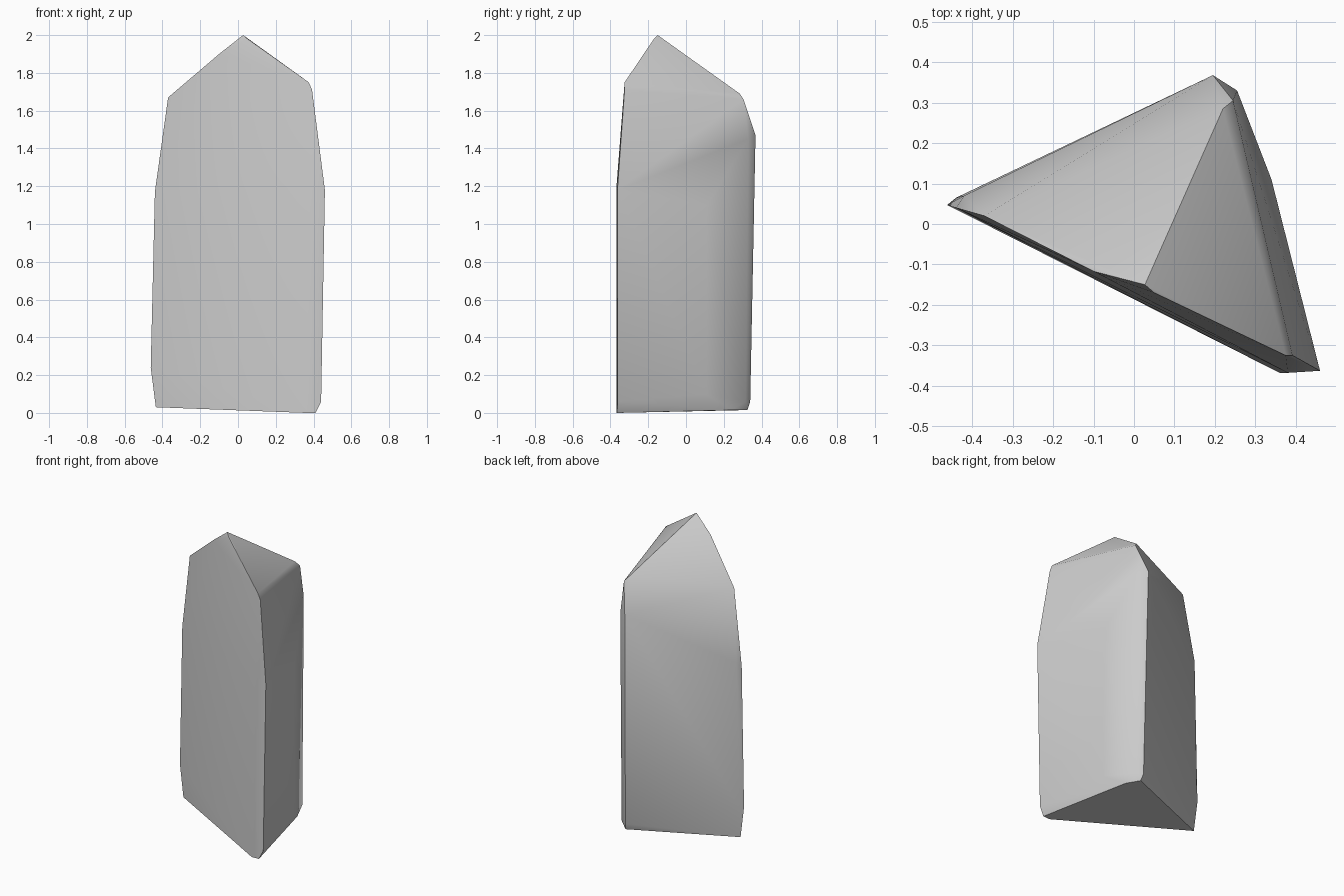
import bpy, bmesh, math

if "Cube" in bpy.data.objects:
    bpy.data.objects.remove(bpy.data.objects["Cube"])

# Corner profiles of the three-sided crystal: (x, y, z) from base to shoulder
left_edge = [(-0.435, 0.045, 0.03), (-0.462, 0.047, 0.24), (-0.44, 0.065, 0.24),
             (-0.44, 0.04, 1.17), (-0.42, 0.07, 1.2), (-0.37, 0.02, 1.67)]
right_edge = [(0.41, -0.365, 0.0), (0.36, -0.368, 0.0), (0.44, -0.362, 0.06),
              (0.46, -0.363, 1.18), (0.38, -0.368, 1.2),
              (0.392, -0.325, 1.71), (0.375, -0.325, 1.75)]
back_edge = [(0.27, 0.24, 0.015), (0.22, 0.325, 0.015), (0.21, 0.34, 0.06),
             (0.255, 0.315, 0.06), (0.335, 0.11, 0.1), (0.34, 0.11, 1.1),
             (0.195, 0.368, 1.47), (0.255, 0.33, 1.45),
             (0.245, 0.305, 1.66), (0.22, 0.285, 1.69)]
tip = [(0.027, -0.15, 2.0), (0.05, -0.17, 1.98), (-0.1, -0.117, 1.9)]

# Crystal body: convex shell around the profiles
bm = bmesh.new()
for p in left_edge + right_edge + back_edge + tip:
    bm.verts.new(p)
hull = bmesh.ops.convex_hull(bm, input=bm.verts[:])
loose = [v for v in bm.verts if not v.link_faces]
bmesh.ops.delete(bm, geom=loose, context='VERTS')
bmesh.ops.recalc_face_normals(bm, faces=bm.faces[:])
mesh = bpy.data.meshes.new("crystal")
bm.to_mesh(mesh)
bm.free()

crystal = bpy.data.objects.new("crystal", mesh)
bpy.context.collection.objects.link(crystal)

# Plain stone grey
grey = bpy.data.materials.new("stone grey")
grey.diffuse_color = (0.6, 0.6, 0.6, 1)
grey.use_nodes = True
grey.node_tree.nodes["Principled BSDF"].inputs["Base Color"].default_value = grey.diffuse_color
mesh.materials.append(grey)

# Soft shading over shallow creases, sharp corners kept
bpy.context.view_layer.objects.active = crystal
crystal.select_set(True)
bpy.ops.object.shade_smooth_by_angle(angle=math.radians(45))
